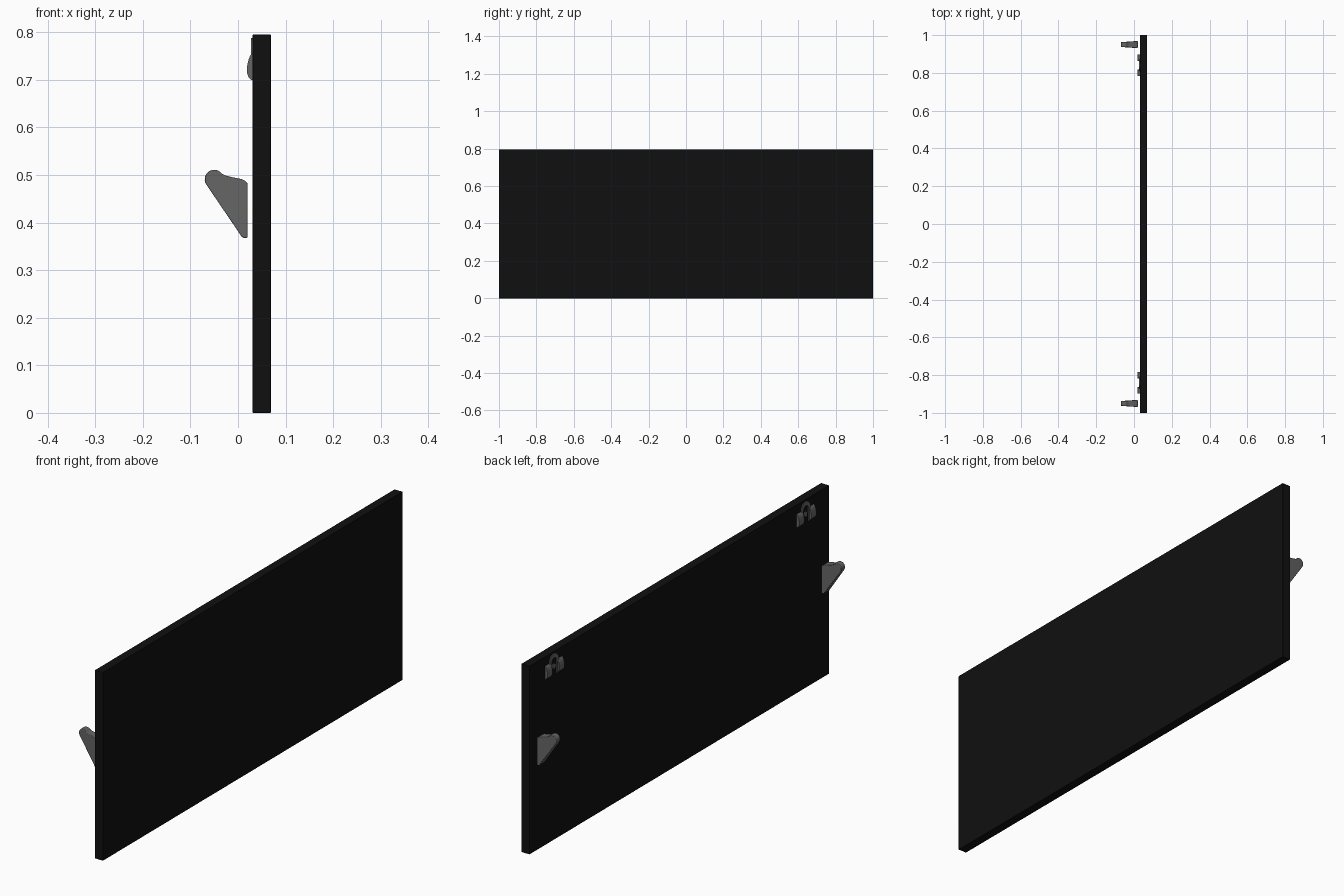
import bpy, bmesh
from math import sin, cos, pi, radians
from mathutils import Vector

if "Cube" in bpy.data.objects:
    bpy.data.objects.remove(bpy.data.objects["Cube"])


def material(name, rgb):
    m = bpy.data.materials.new(name)
    m.diffuse_color = (*rgb, 1)
    m.use_nodes = True
    m.node_tree.nodes["Principled BSDF"].inputs["Base Color"].default_value = m.diffuse_color
    return m


BLACK = material("black", (0.005, 0.005, 0.005))
GREY = material("dark_grey", (0.13, 0.13, 0.13))


def arc(cx, cz, r, a0, a1, n):
    return [(cx + r * cos(radians(a0 + (a1 - a0) * i / n)),
             cz + r * sin(radians(a0 + (a1 - a0) * i / n))) for i in range(n + 1)]


def prism(name, near, far, mat, bevel=0.0):
    """Solid between two matching outlines."""
    bm = bmesh.new()
    a = [bm.verts.new(p) for p in near]
    b = [bm.verts.new(p) for p in far]
    bm.faces.new(a)
    bm.faces.new(b[::-1])
    n = len(a)
    for i in range(n):
        bm.faces.new((a[i], b[i], b[(i + 1) % n], a[(i + 1) % n]))
    bmesh.ops.recalc_face_normals(bm, faces=bm.faces)
    me = bpy.data.meshes.new(name)
    bm.to_mesh(me)
    bm.free()
    ob = bpy.data.objects.new(name, me)
    bpy.context.collection.objects.link(ob)
    me.materials.append(mat)
    if bevel:
        mod = ob.modifiers.new("bevel", "BEVEL")
        mod.width = bevel
        mod.segments = 2
        mod.limit_method = "ANGLE"
        mod.angle_limit = radians(50)
    bpy.context.view_layer.objects.active = ob
    ob.select_set(True)
    bpy.ops.object.shade_smooth_by_angle(angle=radians(35))
    ob.select_set(False)
    return ob


def side_prism(name, prof, y, half, mat, bevel=0.0):
    """xz profile spread along y; half(x) is the half width there."""
    return prism(name, [(x, y - half(x), z) for x, z in prof],
                 [(x, y + half(x), z) for x, z in prof], mat, bevel)


def face_prism(name, prof, yc, x0, x1, mat):
    """yz profile spread along x."""
    return prism(name, [(x0, yc + y, z) for y, z in prof],
                 [(x1, yc + y, z) for y, z in prof], mat)


# Flat panel
side_prism("panel", [(0.031, 0), (0.069, 0), (0.069, 0.795), (0.031, 0.795)],
           0, lambda x: 1.0, BLACK, 0.001)

# Outlines for hooks and hangers
hook = ([(0.02, 0.368), (0.02, 0.483), (0.016, 0.487), (0.009, 0.491), (-0.015, 0.496),
         (-0.027, 0.499), (-0.034, 0.503)]
        + arc(-0.05, 0.491, 0.02, 50, 213, 12) + [(0.008, 0.370), (0.012, 0.368)])
cheek = [(0.033, 0.70), (0.028, 0.70), (0.022, 0.706), (0.0185, 0.716), (0.019, 0.728),
         (0.022, 0.742), (0.026, 0.752), (0.033, 0.758)]
# Arched loop, open at the bottom
loop = arc(0, 0.758, 0.030, 0, 180, 16)
loop = ([(0.036, 0.70)] + loop + [(-0.036, 0.70), (-0.018, 0.70)]
        + arc(0, 0.755, 0.016, 180, 0, 12) + [(0.018, 0.70)])

for side, s in (("left", -1), ("right", 1)):
    # Wall hook, narrowing to its rounded tip
    side_prism(side + "_hook", hook, s * 0.95,
               lambda x: 0.0125 + 0.006 * min(1, (x + 0.07) / 0.08), GREY, 0.002)
    # Hanger: arched loop, centre plate and two curved cheeks
    yc = s * 0.84
    face_prism(side + "_hanger_loop", loop, yc, 0.027, 0.033, GREY)
    face_prism(side + "_hanger_peg", arc(0, 0.735, 0.011, 0, 345, 23), yc, 0.027, 0.033, GREY)
    for k in (-1, 1):
        side_prism(side + "_hanger_cheek", cheek, yc + k * 0.04,
                   lambda x: 0.017, GREY)
